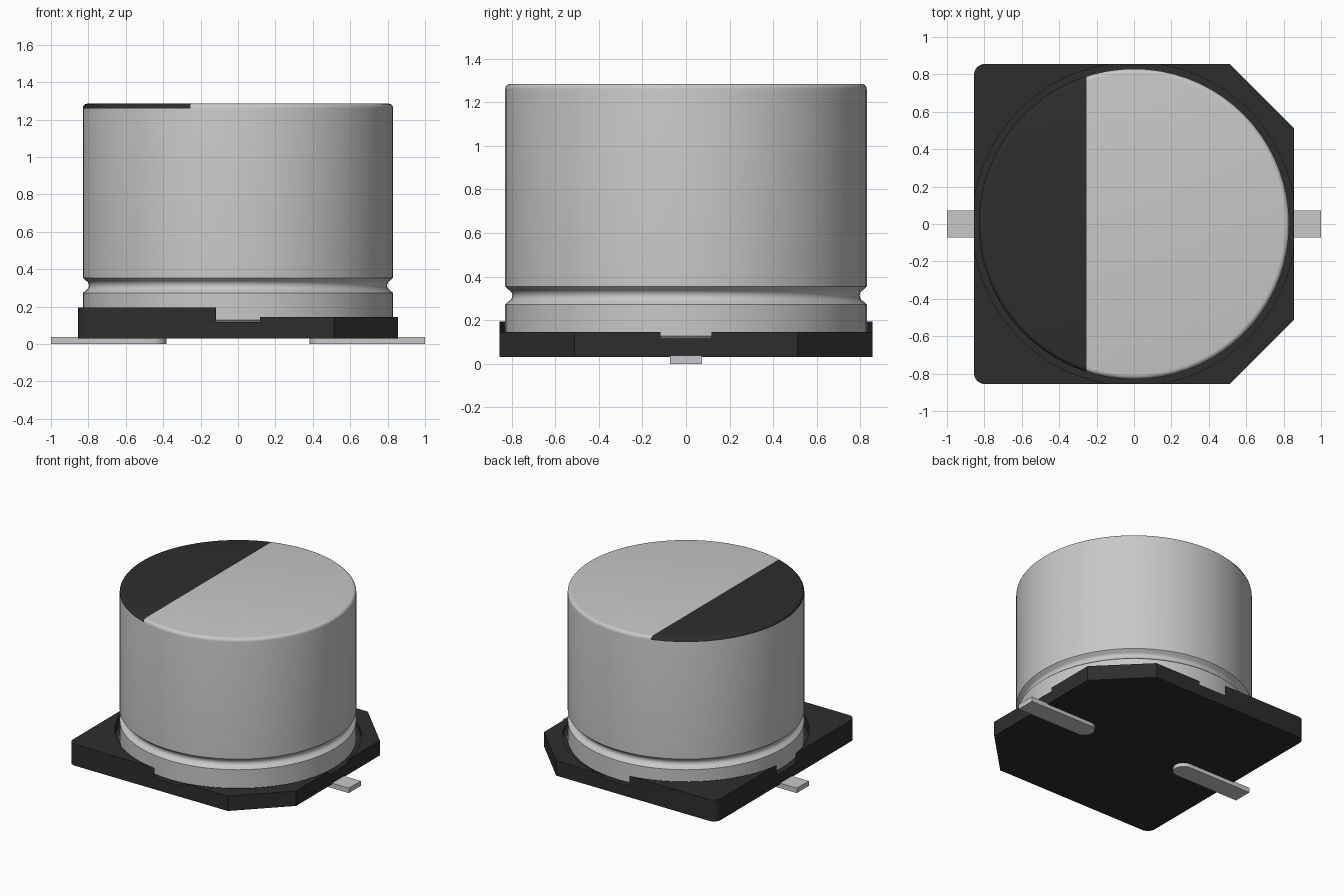
import bpy, bmesh
from math import sin, cos, pi, acos, radians
from mathutils import Vector

cube = bpy.data.objects.get("Cube")
if cube:
    bpy.data.objects.remove(cube, do_unlink=True)


def material(name, rgb):
    m = bpy.data.materials.new(name)
    m.use_nodes = True
    m.diffuse_color = (*rgb, 1)
    bsdf = m.node_tree.nodes["Principled BSDF"]
    bsdf.inputs["Base Color"].default_value = (*rgb, 1)
    bsdf.inputs["Roughness"].default_value = 0.5
    return m


silver = material("silver", (0.58, 0.58, 0.58))
black = material("black", (0.027, 0.027, 0.027))


def arc(cx, cy, r, a0, a1, n):
    """Points along an arc, angles in radians."""
    return [(cx + r * cos(a0 + (a1 - a0) * i / n),
             cy + r * sin(a0 + (a1 - a0) * i / n)) for i in range(n + 1)]


def prism(bm, outline, z0, z1):
    """Extrude a flat outline from z0 up to z1."""
    low = [bm.verts.new((x, y, z0)) for x, y in outline]
    high = [bm.verts.new((x, y, z1)) for x, y in outline]
    faces = [bm.faces.new(low[::-1]), bm.faces.new(high)]
    for i in range(len(low)):
        j = (i + 1) % len(low)
        faces.append(bm.faces.new((low[i], low[j], high[j], high[i])))
    bmesh.ops.recalc_face_normals(bm, faces=faces)


def finish(bm, name, mats):
    me = bpy.data.meshes.new(name)
    bm.to_mesh(me)
    bm.free()
    for m in mats:
        me.materials.append(m)
    me.set_sharp_from_angle(angle=radians(35))
    ob = bpy.data.objects.new(name, me)
    bpy.context.collection.objects.link(ob)
    return ob


# Moulded base: floor slab plus four raised corners around a round pocket
H, CH, POCKET, FLOOR = 0.856, 0.512, 0.864, 0.117
left_round = arc(-H + 0.06, H - 0.06, 0.06, pi / 2, pi, 6)
right_cut = [(H, CH), (CH, H)]
back_half = right_cut + left_round
outline = back_half + [(x, -y) for x, y in reversed(back_half)]
bm = bmesh.new()
prism(bm, outline, 0.03, FLOOR)
gap = acos(H / POCKET)
corners = [
    (arc(0, 0, POCKET, pi - gap, pi / 2 + gap, 18) + left_round, 0.195),
    (arc(0, 0, POCKET, pi / 2 - gap, gap, 18) + right_cut, 0.145),
]
for points, top in corners:
    for side in (1, -1):
        prism(bm, [(x, side * y) for x, y in points], FLOOR, top)
finish(bm, "base", [black])

# Can: lathed profile with a rolled groove and rounded top edge
R, TOP, RIM, SEG = 0.83, 1.285, 0.025, 72
profile = [(R - 0.015, 0.112), (R, 0.127), (R, 0.272), (R - 0.008, 0.279)]
profile += [(R - 0.005 - 0.028 * sin(pi * i / 8), 0.313 - 0.029 * cos(pi * i / 8))
            for i in range(1, 8)]
profile += [(R - 0.008, 0.347), (R, 0.354), (R, TOP - RIM)]
profile += arc(R - RIM, TOP - RIM, RIM, 0, pi / 2, 5)[1:]
bm = bmesh.new()
rings = [[bm.verts.new((r * cos(2 * pi * i / SEG), r * sin(2 * pi * i / SEG), z))
          for i in range(SEG)] for r, z in profile]
for a, b in zip(rings, rings[1:]):
    for i in range(SEG):
        j = (i + 1) % SEG
        bm.faces.new((a[i], a[j], b[j], b[i])).smooth = True
bm.faces.new(rings[0][::-1])
bm.faces.new(rings[-1])

# Polarity mark: split the top and its rounded edge, colour one side
MARK = -0.253
upper = [f for f in bm.faces if f.calc_center_median().z > TOP - RIM]
geom = set(upper) | {e for f in upper for e in f.edges} | {v for f in upper for v in f.verts}
bmesh.ops.bisect_plane(bm, geom=list(geom), dist=1e-5,
                       plane_co=Vector((MARK, 0, 0)), plane_no=Vector((1, 0, 0)))
for f in bm.faces:
    c = f.calc_center_bounds()
    if c.z > TOP - RIM and c.x < MARK:
        f.material_index = 1
finish(bm, "can", [silver, black])

# Flat leads with rounded inner ends
W = 0.073
for name, side in (("left_lead", 1), ("right_lead", -1)):
    bm = bmesh.new()
    shape = [(1, W)] + arc(0.382 + W, 0, W, pi / 2, 3 * pi / 2, 14) + [(1, -W)]
    prism(bm, [(side * x, y) for x, y in shape], 0, 0.038)
    finish(bm, name, [silver])
